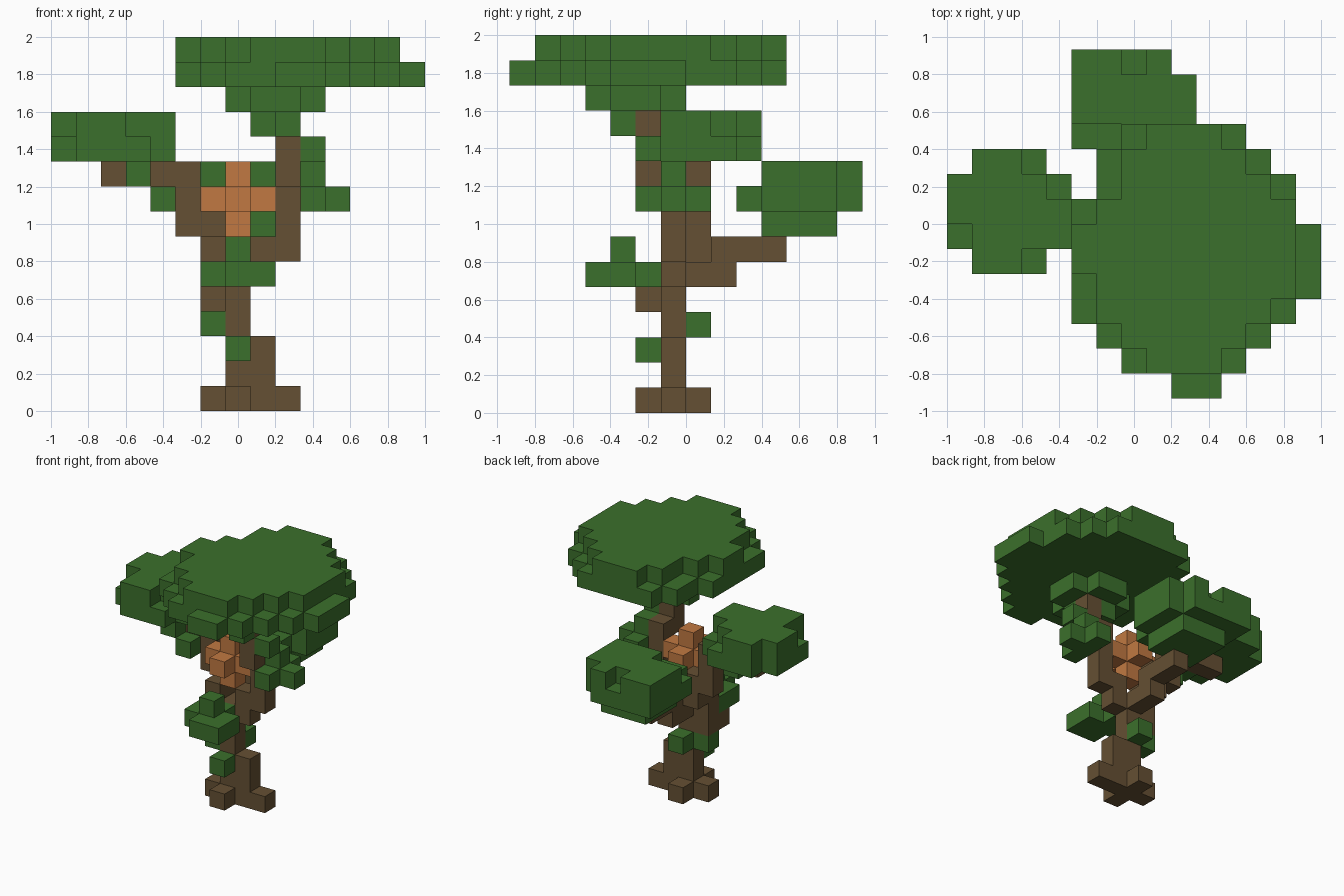
import bpy, bmesh
from mathutils import Vector

cube = bpy.data.objects.get("Cube")
if cube:
    bpy.data.objects.remove(cube, do_unlink=True)

UNIT = 2 / 15                                # edge length of one block
ORIGIN = Vector((-1, -7 * UNIT, 0))          # corner of the block grid
AXES = [Vector(a) for a in ((1, 0, 0), (0, 1, 0), (0, 0, 1))]


def material(name, colour):
    mat = bpy.data.materials.new(name)
    mat.use_nodes = True
    mat.diffuse_color = (*colour, 1)
    bsdf = mat.node_tree.nodes["Principled BSDF"]
    bsdf.inputs["Base Color"].default_value = (*colour, 1)
    bsdf.inputs["Roughness"].default_value = 0.9
    return mat


LEAF = material("leaf green", (0.044, 0.162, 0.025))
BARK = material("bark brown", (0.13, 0.08, 0.033))
FRUIT = material("fruit orange", (0.533, 0.191, 0.054))


def slab(x, y, z, art):
    """One layer of blocks; rows run from back to front, x and y mark the left front."""
    rows = art.split()
    return {(x + i, y + len(rows) - 1 - r, z)
            for r, row in enumerate(rows) for i, c in enumerate(row) if c == "#"}


def path(*points):
    """Straight runs of blocks through the given grid points."""
    cells = {points[0]}
    for a, b in zip(points, points[1:]):
        steps = max(abs(q - p) for p, q in zip(a, b))
        cells |= {tuple(round(p + (q - p) * s / steps) for p, q in zip(a, b))
                  for s in range(steps + 1)}
    return cells


def build(name, mat, *groups):
    """Skin the blocks with their exposed faces only and merge flat areas."""
    cells = set().union(*groups)
    bm = bmesh.new()
    for cell in cells:
        centre = Vector(cell) + Vector((0.5, 0.5, 0.5))
        for k in range(3):
            for sign in (-1, 1):
                n = AXES[k] * sign
                if tuple(int(v) for v in Vector(cell) + n) in cells:
                    continue
                u, v = AXES[(k + 1) % 3] * sign, AXES[(k + 2) % 3]
                corners = (-u - v, u - v, u + v, v - u)
                bm.faces.new([bm.verts.new(ORIGIN + UNIT * (centre + (n + c) / 2))
                              for c in corners])
    bmesh.ops.remove_doubles(bm, verts=bm.verts[:], dist=UNIT / 100)
    bmesh.ops.dissolve_limit(bm, angle_limit=0.01, verts=bm.verts[:], edges=bm.edges[:])
    mesh = bpy.data.meshes.new(name)
    bm.to_mesh(mesh)
    bm.free()
    mesh.materials.append(mat)
    obj = bpy.data.objects.new(name, mesh)
    bpy.context.collection.objects.link(obj)


# Roots and trunk
build("roots", BARK, slab(6, 5, 0, ".#.. #### .#.."))
build("trunk", BARK, path((7, 6, 1), (7, 6, 5)), path((8, 6, 1), (8, 6, 2)),
      path((6, 5, 4), (6, 6, 4), (6, 6, 5)), path((8, 6, 5), (8, 6, 6)))

# Branches
build("left_branch", BARK,
      path((8, 6, 6), (9, 6, 6), (9, 6, 8)), path((9, 6, 9), (9, 5, 9), (9, 5, 11)))
build("right_branch", BARK,
      path((6, 6, 6), (6, 7, 6), (6, 7, 7), (5, 7, 7), (5, 7, 9), (2, 7, 9)))
build("back_branch", BARK, path((7, 7, 5), (7, 8, 5), (7, 8, 6), (7, 10, 6)))

# Crown
build("crown", LEAF,
      slab(5, 1, 14, """
        ...###....
        ..#####...
        ..######..
        .########.
        #########.
        #########.
        .########.
        .#######..
        ..#####...
        ...###...."""),
      slab(5, 0, 13, """
        ..#####...
        .#######..
        .########.
        #########.
        ##########
        ##########
        ##########
        #########.
        .#######..
        ..#####...
        ....##...."""),
      slab(7, 3, 12, ".##. #### #### .##."))
build("crown_neck_leaves", LEAF, {(9, 4, 11), (8, 5, 11), (10, 5, 10)})

# Foliage on the side branches
build("right_foliage", LEAF,
      slab(0, 5, 11, ".##.. ####. ##### .#### .##.."),
      slab(0, 5, 10, ".###. ##### ##### ##### .###."),
      {(3, 6, 9), (4, 6, 8)})
build("back_foliage", LEAF,
      slab(5, 10, 9, "##.#. ##### ##### ..###"),
      slab(5, 9, 8, "####. ##### ##### ##### .###."),
      slab(6, 10, 7, "### ### ###"))
build("left_sprig", LEAF, slab(10, 5, 8, "#. ## #."), {(10, 6, 9)})

# Small leaves on the trunk
build("front_foliage", LEAF, slab(6, 3, 5, "##. ### .##"), {(7, 4, 6)})
build("trunk_leaves", LEAF, {(7, 5, 2), (6, 6, 3), (7, 7, 3)})

# Fruit held in the fork
build("fruit", FRUIT, slab(6, 5, 8, ".#. ### .#."), path((7, 6, 7), (7, 6, 9)))
